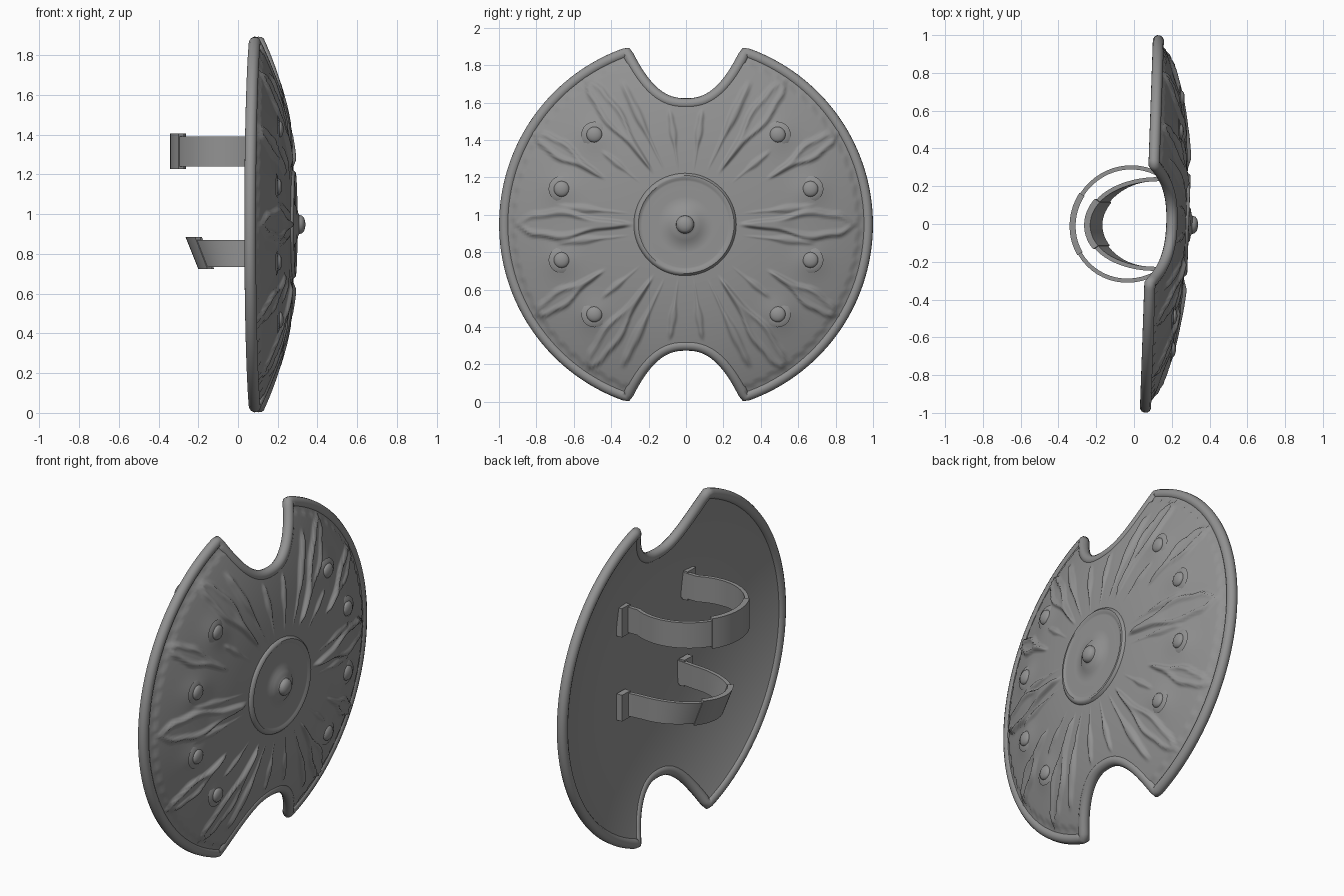
import bpy, bmesh
from math import sin, cos, pi, hypot, asin, atan2, exp
from mathutils import Vector

if "Cube" in bpy.data.objects:
    bpy.data.objects.remove(bpy.data.objects["Cube"])

ZC, R, TUBE, TILT = 0.948, 0.97, 0.03, 0.035   # centre height, rim radius, rim thickness, yaw

steel = bpy.data.materials.new("dark_grey")
steel.diffuse_color = (0.29, 0.29, 0.29, 1)
steel.use_nodes = True
steel.node_tree.nodes["Principled BSDF"].inputs["Base Color"].default_value = steel.diffuse_color


def base(y, z):
    """Dome height (x) at shield coordinates measured from the centre."""
    return 0.095 + 0.165 * (1 - min(1.05, hypot(y, z) / R) ** 2.5) + TILT * y


def smooth(t):
    t = max(0.0, min(1.0, t))
    return t * t * (3 - 2 * t)


def finish(name, bm, angle=None):
    bmesh.ops.recalc_face_normals(bm, faces=bm.faces[:])
    me = bpy.data.meshes.new(name)
    bm.to_mesh(me)
    bm.free()
    ob = bpy.data.objects.new(name, me)
    bpy.context.collection.objects.link(ob)
    me.materials.append(steel)
    me.shade_smooth()
    if angle:
        bpy.ops.object.select_all(action='DESELECT')
        ob.select_set(True)
        bpy.context.view_layer.objects.active = ob
        bpy.ops.object.shade_smooth_by_angle(angle=angle)
    return ob


# Outline: two side arcs and two flared notches, grown outward by e
def make_outline(e):
    r = R + e

    def notch(y):
        return 0.645 + e + 4.35 * abs(y) ** 2.4
    lo, hi = 0.1, 0.5
    for _ in range(40):
        tip = (lo + hi) / 2
        lo, hi = (tip, hi) if hypot(tip, notch(tip)) < r else (lo, tip)
    ta = atan2(notch(tip), tip)
    side = [(r * cos(a), r * sin(a)) for a in (-ta + 2 * ta * i / 170 for i in range(170))]
    top = [(y, notch(y)) for y in (tip - 2 * tip * i / 70 for i in range(70))]
    half = side + top
    return half + [(-y, -z) for y, z in half]


# Raised rays, described in one quadrant: start, end, widest half-width, height, grooved
RAYS = [((0.28, 0.0), (0.93, 0.0), 0.085, 0.022, True),
        ((0.30, 0.06), (0.72, 0.10), 0.025, 0.012, False),
        ((0.43, 0.24), (0.83, 0.50), 0.055, 0.024, True),
        ((0.17, 0.27), (0.55, 0.80), 0.060, 0.022, True),
        ((0.24, 0.22), (0.46, 0.40), 0.022, 0.012, False),
        ((0.11, 0.28), (0.36, 0.80), 0.028, 0.018, False),
        ((0.04, 0.28), (0.09, 0.64), 0.025, 0.012, False)]
STUDS = [(0.49, 0.48), (0.665, 0.19)]


def relief(y, z):
    a, b = abs(y), abs(z)
    h = 0.0
    for p, q, w, height, groove in RAYS:
        dy, dz = q[0] - p[0], q[1] - p[1]
        ln = hypot(dy, dz)
        u = ((a - p[0]) * dy + (b - p[1]) * dz) / ln / ln
        if not 0 < u < 1:
            continue
        v = abs((a - p[0]) * dz - (b - p[1]) * dy) / ln
        half = w * (0.2 + 0.8 * smooth(u / 0.7)) * smooth((1 - u) / 0.2) * (1 + 0.15 * sin(14 * u))
        g = height * smooth((half - v) / 0.02) * smooth(u / 0.12)
        if groove:
            g *= 1 - 0.6 * smooth((half * 0.65 - v) / 0.018) * smooth((u - 0.3) / 0.2)
        h = max(h, g)
    for s in STUDS:
        d = hypot(a - s[0], b - s[1])
        h += 0.014 * exp(-(d / 0.085) ** 2)
    return h


# Shield shell: polar grid, carved on the front and plain on the back
def shell(name, offset, grow, carved, rings):
    bm = bmesh.new()
    outline = make_outline(grow)
    n = len(outline)
    loops = []
    for j in range(rings + 1):
        t = 0.02 + 0.98 * j / rings
        row = []
        for i, (y, z) in enumerate(outline):
            y, z = y * t, z * t
            x = base(y, z) + offset
            if carved:
                x += relief(y, z) * smooth((1 - t) / 0.06)
                # toothed border step inside the side rims
                teeth = 0.92 + 0.02 * (i % 6) / 6
                x -= 0.007 * smooth((t - teeth) / 0.01) * smooth((hypot(y, z) - 0.82) / 0.05)
            row.append(bm.verts.new((x, y, z + ZC)))
        loops.append(row)
    for r0, r1 in zip(loops, loops[1:]):
        for i in range(n):
            bm.faces.new((r0[i], r0[(i + 1) % n], r1[(i + 1) % n], r1[i]))
    bm.faces.new(loops[0])
    return finish(name, bm)


shell("shield_front", 0.022, 0.018, True, 75)
shell("shield_back", -0.022, 0.0, False, 24)

# Rolled rim following the outline
outline = make_outline(0)
cu = bpy.data.curves.new("rim", 'CURVE')
cu.dimensions = '3D'
cu.bevel_depth, cu.bevel_resolution = TUBE, 4
sp = cu.splines.new('POLY')
sp.points.add(len(outline) - 1)
for pt, (y, z) in zip(sp.points, outline):
    pt.co = (base(y, z), y, z + ZC, 1)
sp.use_cyclic_u = True
cu.materials.append(steel)
rim = bpy.data.objects.new("rim", cu)
bpy.context.collection.objects.link(rim)
bpy.ops.object.select_all(action='DESELECT')
rim.select_set(True)
bpy.context.view_layer.objects.active = rim
bpy.ops.object.convert(target='MESH')


# Turned pieces whose axis points along x
def lathe(name, profile, y, z, x0=0.0, n=48):
    bm = bmesh.new()
    vs = [bm.verts.new((x0 + x, r, 0)) for r, x in profile]
    es = [bm.edges.new(e) for e in zip(vs, vs[1:])]
    bmesh.ops.spin(bm, geom=vs + es, cent=(0, 0, 0), axis=(1, 0, 0), angle=2 * pi, steps=n)
    bmesh.ops.remove_doubles(bm, verts=bm.verts[:], dist=1e-5)
    for v in bm.verts:
        v.co += Vector((TILT * v.co.y, y, z))
    return finish(name, bm, 0.7)


# Central boss with ring, dish and nub
lathe("boss", [(0.28, 0.26), (0.272, 0.280), (0.262, 0.290), (0.25, 0.291), (0.24, 0.284), (0.23, 0.283),
               (0.20, 0.286), (0.15, 0.283), (0.10, 0.286), (0.085, 0.298), (0.06, 0.302), (0.048, 0.308),
               (0.045, 0.322), (0.032, 0.333), (0.015, 0.338), (0, 0.339)], -0.005, ZC, n=64)

# Round studs, four per side
for sy in (1, -1):
    for sz in (1, -1):
        for a, b in STUDS:
            y, z = a * sy, b * sz
            dome = [(0.042 * cos(k * pi / 12), 0.036 + 0.02 * sin(k * pi / 12)) for k in range(6)]
            lathe("stud", [(0.07, 0.026), (0.055, 0.034)] + dome + [(0, 0.056)], y, z + ZC, base(y, z), 20)


# Arm straps: ribbons swept along an (x, y) path, leaning where they bulge backwards
def ribbon(name, path, z0, z1, thick, lean=0.0, zm=0.0):
    bm = bmesh.new()
    rows = []
    for i, p in enumerate(path):
        a, b = path[max(i - 1, 0)], path[min(i + 1, len(path) - 1)]
        t = (Vector(b) - Vector(a)).normalized()
        nx, ny = t.y * thick / 2, -t.x * thick / 2
        k = lean * smooth((0.1 - p[0]) / 0.3)
        rows.append([bm.verts.new((p[0] + s * nx + TILT * p[1] + k * (z - zm), p[1] + s * ny, z))
                     for s, z in ((1, z0), (1, z1), (-1, z1), (-1, z0))])
    for r0, r1 in zip(rows, rows[1:]):
        for k in range(4):
            bm.faces.new((r0[k], r0[(k + 1) % 4], r1[(k + 1) % 4], r1[k]))
    bm.faces.new(rows[0])
    bm.faces.new(rows[-1])
    return finish(name, bm, 0.7)


def strap(name, xc, ax, ay, x_end, y_end, z0, z1, lean):
    stop = pi - asin(y_end / ay) if y_end < ay else pi / 2
    zm = (z0 + z1) / 2

    def pt(f):
        return (xc - ax * cos(f), ay * sin(f))
    ring = [pt(-stop + 2 * stop * i / 36) for i in range(37)]
    ribbon(name + "_band", [(x_end, -y_end)] + ring + [(x_end, y_end)], z0, z1, 0.022, lean, zm)
    # taller grip pad across the middle
    ribbon(name + "_pad", [pt(-0.55 + 1.1 * i / 14) for i in range(15)], z0 - 0.012, z1 + 0.015, 0.032, lean, zm)
    # folded end tabs against the shield
    for s in (1, -1):
        ribbon(name + "_tab", [(x_end - 0.03, s * (y_end - 0.01)), (x_end - 0.03, s * (y_end + 0.065))],
               z0 - 0.01, z1 + 0.01, 0.036)


strap("upper_strap", -0.025, 0.3, 0.3, 0.225, 0.265, 1.24, 1.39, 0.0)
strap("lower_strap", 0.11, 0.325, 0.237, 0.235, 0.25, 0.735, 0.87, -0.4)
